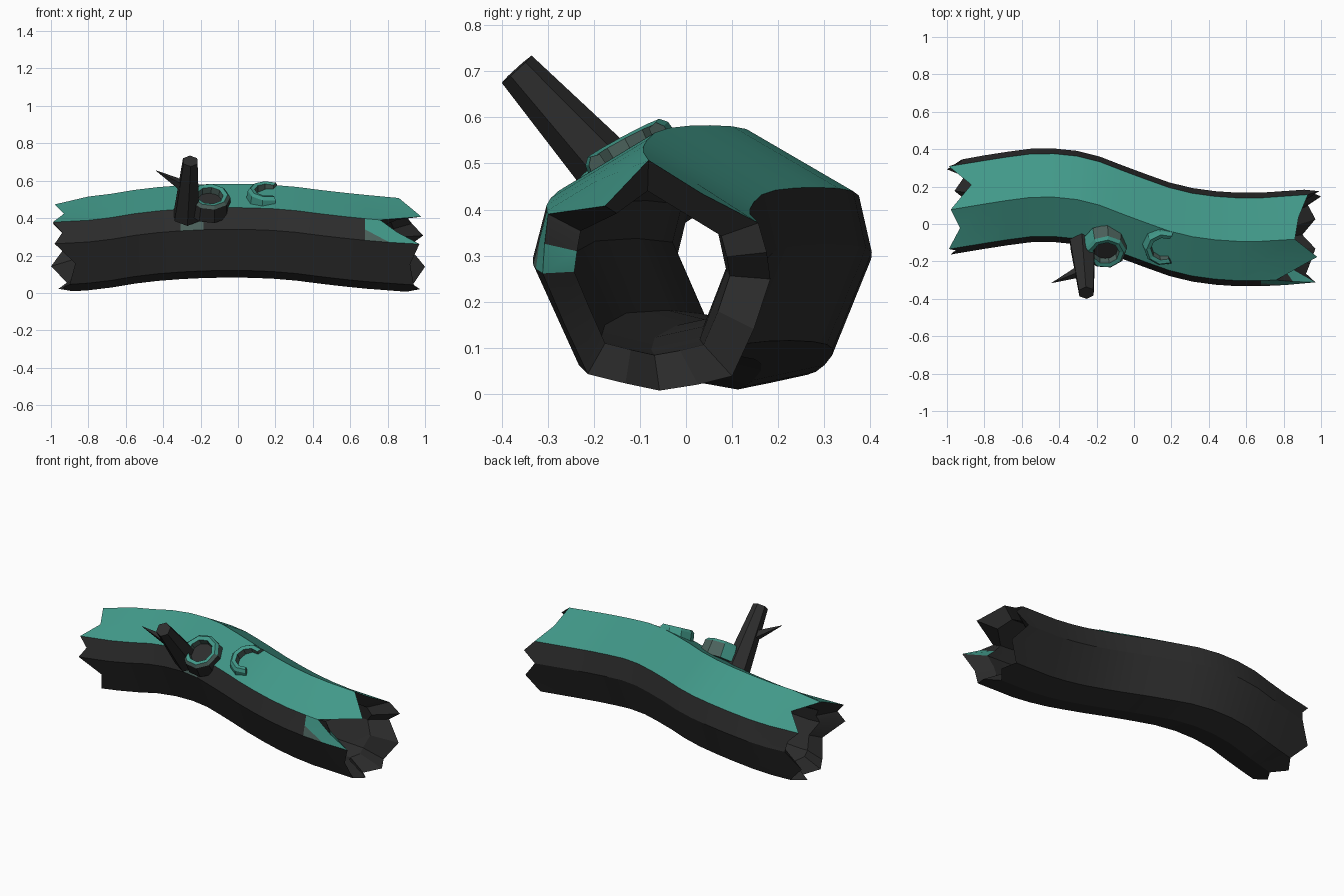
import bpy, bmesh, math
from mathutils import Vector

if "Cube" in bpy.data.objects:
    bpy.data.objects.remove(bpy.data.objects["Cube"])


def material(name, rgb):
    m = bpy.data.materials.new(name)
    m.diffuse_color = (*rgb, 1)
    m.use_nodes = True
    m.node_tree.nodes["Principled BSDF"].inputs["Base Color"].default_value = m.diffuse_color
    return m


MATS = [material("dark_bark", (.026, .026, .026)),
        material("teal_moss", (.053, .315, .248)),
        material("dull_moss", (.07, .12, .105))]
BARK, MOSS, DULL = range(3)


def finish(name, bm, angle=None):
    bmesh.ops.recalc_face_normals(bm, faces=bm.faces)
    me = bpy.data.meshes.new(name)
    bm.to_mesh(me)
    bm.free()
    for m in MATS:
        me.materials.append(m)
    ob = bpy.data.objects.new(name, me)
    bpy.context.collection.objects.link(ob)
    if angle:
        bpy.context.view_layer.objects.active = ob
        ob.select_set(True)
        bpy.ops.object.shade_smooth_by_angle(angle=math.radians(angle))
        ob.select_set(False)
    return ob


# Centre line of the log, one value every 0.25 along x
YC = [.085, .125, .155, .13, .04, -.045, -.08, -.08, -.06]
ZC = [.252, .267, .305, .325, .33, .32, .29, .265, .25]


def spline(vals, x):
    t = min(max((x + 1) / .25, 0), 7.999)
    i = int(t)
    f = t - i
    p = [vals[min(max(i + j, 0), 8)] for j in (-1, 0, 1, 2)]
    return p[1] + .5 * f * (p[2] - p[0] + f * (2 * p[0] - 5 * p[1] + 4 * p[2] - p[3]
                            + f * (3 * (p[1] - p[2]) + p[3] - p[0])))


# Eight-sided cross-section from the top round the back, with edge midpoints
CORNERS = [(-.01, .253), (.222, .118), (.25, -.005), (.165, -.215),
           (.01, -.248), (-.15, -.21), (-.25, .01), (-.22, .126)]
SECTION = []
for a, b in zip(CORNERS, CORNERS[1:] + CORNERS[:1]):
    SECTION += [Vector(a), (Vector(a) + Vector(b)) / 2]
N = len(SECTION)

# Splintered end positions for each section point
LEFT = [-.98, -.87, -.99, -.93, -.92, -1, -.9, -.96, -.88, -.94, -.9, -.87, -.98, -.94, -.99, -.93]
RIGHT = [.86, .88, .93, .99, .91, 1, .93, .97, .9, .97, .94, .92, .97, .85, .76, .98]


def log_point(x, k, sy=1, sz=1):
    p = SECTION[k]
    droop = .25 * max(0, abs(x) - .85) if k in (0, 1, 15) else 0
    return (x, spline(YC, x) + p.x * sy, spline(ZC, x) + p.y * sz - droop)


# Hollow log: outer skin, splintered rims, inner skin
bm = bmesh.new()
ROWS = [-.8 + 1.48 * i / 12 for i in range(13)]
outer = [LEFT] + [[x] * N for x in ROWS] + [RIGHT]
inner = [[.4 * x - .48 for x in LEFT]] + [[x] * N for x in ROWS[::2]] \
    + [[.4 * x + .46 for x in RIGHT]]
rings = [[bm.verts.new(log_point(r[k], k)) for k in range(N)] for r in outer]
skin = len(rings) - 1
rings += [[bm.verts.new(log_point(r[k], k, .68, .71)) for k in range(N)] for r in reversed(inner)]
for i, ring in enumerate(rings):
    nxt = rings[(i + 1) % len(rings)]
    for k in range(N):
        j = (k + 1) % N
        if i == skin - 1 and k == 12:
            # Moss spilling over the front, with a faded corner
            m = bm.verts.new(log_point(.81, 12))
            bm.faces.new((ring[k], ring[j], m)).material_index = DULL
            bm.faces.new((m, ring[j], nxt[j], nxt[k])).material_index = MOSS
            continue
        f = bm.faces.new((ring[k], ring[j], nxt[j], nxt[k]))
        if i < skin:
            if k in (0, 1, 14, 15) or (i == skin - 1 and k == 13):
                f.material_index = MOSS
            elif i == 5 and k == 12:
                f.material_index = DULL
        elif i == skin and k == 12:
            # Moss wrapping round the splintered rim
            f.material_index = MOSS
finish("hollow_log", bm, 20)


# Tapered stubs
def stub(name, start, end, r0, r1, sides):
    a, b = Vector(start), Vector(end)
    bm = bmesh.new()
    bmesh.ops.create_cone(bm, cap_ends=True, segments=sides, radius1=r0, radius2=r1,
                          depth=(b - a).length)
    ob = finish(name, bm)
    ob.rotation_euler = (b - a).to_track_quat('Z', 'Y').to_euler()
    ob.location = (a + b) / 2
    return ob


stub("branch", (-.275, -.1, .41), (-.255, -.368, .705), .077, .044, 6)
stub("twig", (-.28, -.25, .565), (-.44, -.315, .655), .034, .001, 4)


# Ring knots: a tapered band swept over an arc
def knot(name, centre, normal, start, end, segs, size):
    closed = end - start == 360
    band = [(.114, -.05), (.104, .03), (.09, .045), (.068, .04), (.06, -.05)]
    rot = Vector(normal).to_track_quat('Z', 'Y')
    bm = bmesh.new()
    rows = []
    for i in range(segs if closed else segs + 1):
        a = math.radians(start + (end - start) * i / segs)
        rows.append([bm.verts.new(rot @ Vector((r * math.cos(a), r * math.sin(a), h)) * size
                                  + Vector(centre)) for r, h in band])
    for i in range(segs):
        p, q = rows[i], rows[(i + 1) % len(rows)]
        mid = (start + (end - start) * (i + .5) / segs) % 360
        front = closed and mid > 180
        for s in range(5):
            t = (s + 1) % 5
            f = bm.faces.new((p[s], p[t], q[t], q[s]))
            if s == 0 and front:
                f.material_index = BARK
            elif s in (3, 4) or (s == 1 and front) or (s == 0 and closed and mid < 110):
                f.material_index = DULL
            else:
                f.material_index = MOSS
    if not closed:
        bm.faces.new(rows[0]).material_index = DULL
        bm.faces.new(rows[-1]).material_index = DULL
    finish(name, bm)
    return rot


rot = knot("round_knot", (-.152, -.13, .488), (.05, -.62, .78), 0, 360, 9, 1.05)
knot("broken_knot", (.155, -.115, .515), (.05, -.47, .88), 55, 290, 6, 1)

# Dark hollow inside the round knot
bm = bmesh.new()
bmesh.ops.create_circle(bm, cap_ends=True, segments=9, radius=.068)
hollow = finish("knot_hollow", bm)
hollow.rotation_euler = rot.to_euler()
hollow.location = Vector((-.152, -.13, .488)) + rot @ Vector((0, 0, .005))
